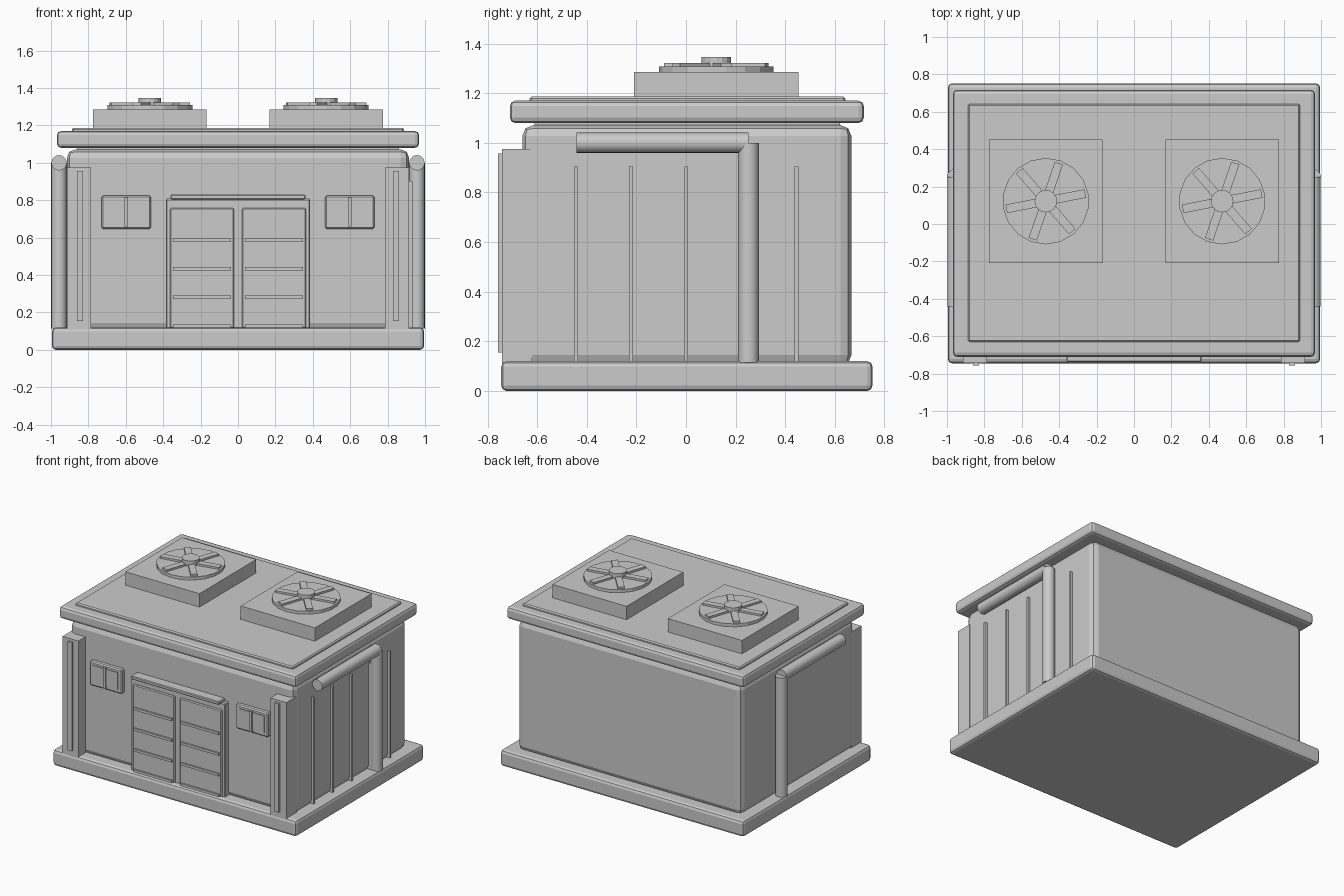
import bpy, math

if "Cube" in bpy.data.objects:
    bpy.data.objects.remove(bpy.data.objects["Cube"])


def finish(o, bevel=0, seg=2):
    if bevel:
        m = o.modifiers.new("bevel", 'BEVEL')
        m.width, m.segments = bevel, seg
        m.limit_method = 'ANGLE'
    return o


def box(name, x, y, z, bevel=0, seg=2):
    """Box from (min, max) ranges on each axis."""
    bpy.ops.mesh.primitive_cube_add(size=1)
    o = bpy.context.object
    o.name = name
    for v in o.data.vertices:
        for i, (a, b) in enumerate((x, y, z)):
            v.co[i] = a if v.co[i] < 0 else b
    return finish(o, bevel, seg)


def cyl(name, r, depth, loc, sides=16, rot=(0, 0, 0), smooth=False):
    bpy.ops.mesh.primitive_cylinder_add(vertices=sides, radius=r, depth=depth,
                                        location=loc, rotation=rot)
    o = bpy.context.object
    o.name = name
    if smooth:
        bpy.ops.object.shade_smooth_by_angle(angle=math.radians(40))
    return o


def mx(s, a, b):
    """Mirror an x range to side s."""
    return (a, b) if s > 0 else (-b, -a)


# Foundation, walls and roof
box("foundation", (-.995, .995), (-.745, .752), (0, .12), .022)
box("walls", (-.915, .915), (-.66, .667), (.1, 1.072), .045)
box("roof_neck", (-.86, .86), (-.61, .62), (1.06, 1.09))
box("roof_slab", (-.968, .968), (-.71, .717), (1.08, 1.17), .022)
box("roof_panel", (-.888, .888), (-.63, .642), (1.16, 1.187), .008, 1)

# Door frame and lintel
box("door_frame", (-.385, .385), (-.70, -.64), (.11, .808), .006, 1)
box("door_lintel", (-.36, .36), (-.738, -.66), (.805, .83), .005, 1)

for s in (-1, 1):
    side = "left" if s < 0 else "right"

    # Corner pillar with raised strip
    box(f"{side}_pillar", mx(s, .785, .915), (-.742, -.62), (.11, .975))
    box(f"{side}_pillar_strip", mx(s, .828, .862), (-.757, -.73), (.155, .957))

    # Door leaf with horizontal slats
    box(f"{side}_door", mx(s, .021, .363), (-.712, -.66), (.115, .758), .006, 1)
    for i in range(4):
        z = .128 + i * .1525
        box(f"{side}_door_slat_{i}", mx(s, .037, .348), (-.724, -.70),
            (z - .009, z + .009))

    # Window
    box(f"{side}_window_frame", mx(s, .465, .73), (-.692, -.64), (.647, .825), .008, 1)
    box(f"{side}_window_pane", mx(s, .495, .703), (-.698, -.66), (.676, .802))
    box(f"{side}_window_mullion", mx(s, .588, .608), (-.708, -.66), (.66, .814))

    # Side pipes
    cyl(f"{side}_pipe_horizontal", .041, .694, (s * .957, -.095, 1.0), 16,
        (math.pi / 2, 0, 0), True)
    cyl(f"{side}_pipe_vertical", .042, .885, (s * .957, .252, .5575), 16, smooth=True)

    # Rooftop fan unit
    cx, cy = s * .4715, .122
    box(f"{side}_fan_box", (cx - .303, cx + .303), (cy - .331, cy + .331), (1.17, 1.286))
    cyl(f"{side}_fan_disc", .231, .03, (cx, cy, 1.293), 18)
    for i in range(6):
        a = math.radians(11 + 60 * i)
        b = box(f"{side}_fan_blade_{i}", (.04, .215), (-.023, .023), (1.30, 1.322))
        b.rotation_euler.z = a
        b.location = (cx, cy, 0)
    cyl(f"{side}_fan_hub", .06, .05, (cx, cy, 1.322), 16)

# Vertical ribs on the right wall only
for i in range(5):
    y = -.443 + i * .222
    box(f"wall_rib_{i}", (.90, .934), (y - .008, y + .008), (.12, .904))
